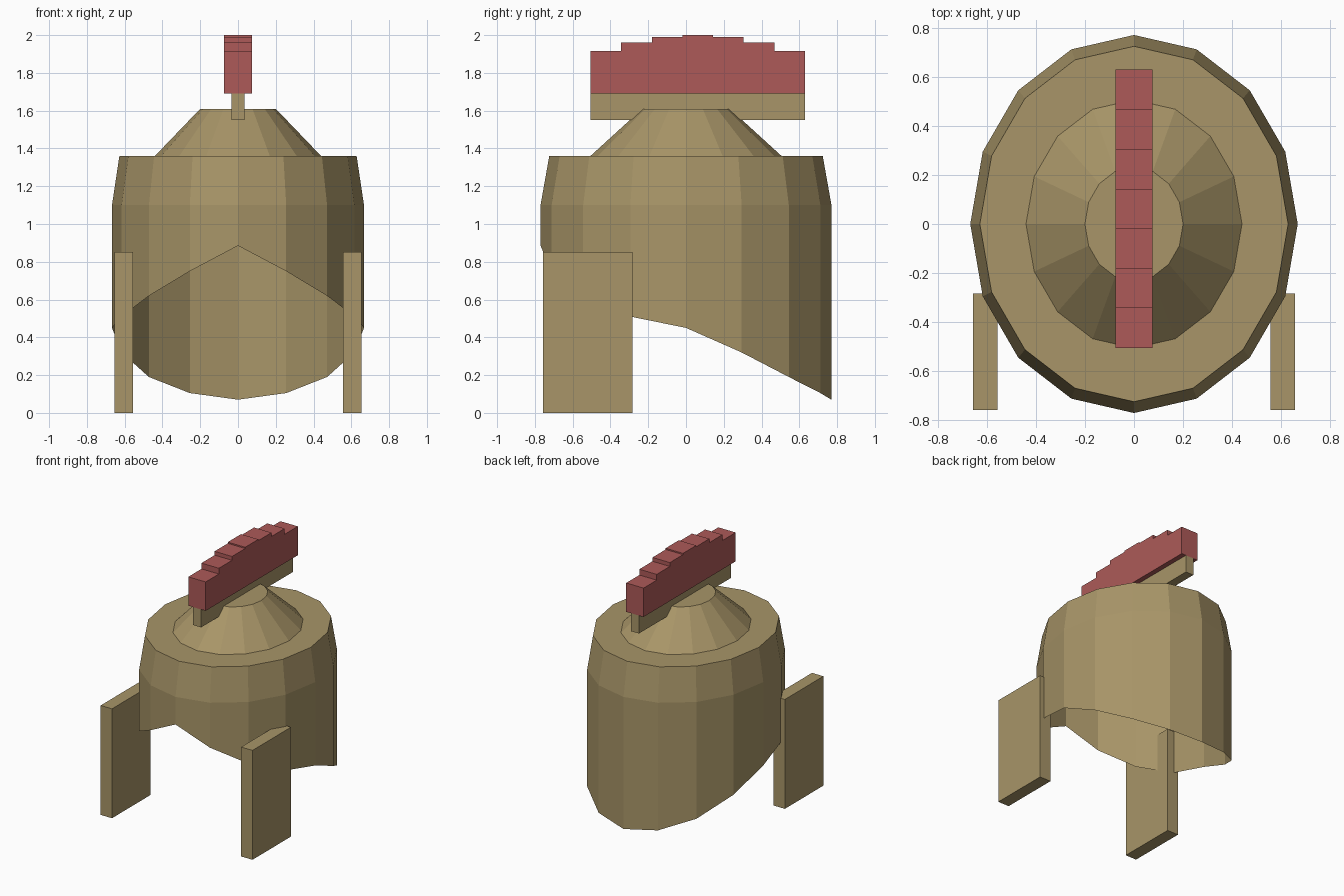
import bpy, bmesh, math

if "Cube" in bpy.data.objects:
    bpy.data.objects.remove(bpy.data.objects["Cube"])

def material(name, rgb):
    m = bpy.data.materials.new(name)
    m.diffuse_color = (*rgb, 1)
    m.use_nodes = True
    m.node_tree.nodes["Principled BSDF"].inputs["Base Color"].default_value = m.diffuse_color
    return m

BRONZE = material("bronze", (0.392, 0.301, 0.138))
RED = material("crest red", (0.418, 0.102, 0.098))

def finish(name, bm, mat):
    me = bpy.data.meshes.new(name)
    bm.to_mesh(me)
    bm.free()
    me.materials.append(mat)
    ob = bpy.data.objects.new(name, me)
    bpy.context.collection.objects.link(ob)
    return ob

def box(name, x, y, z, mat):
    bm = bmesh.new()
    bmesh.ops.create_cube(bm, size=1)
    for v in bm.verts:
        for i, (lo, hi) in enumerate((x, y, z)):
            v.co[i] = lo if v.co[i] < 0 else hi
    return finish(name, bm, mat)

SIDES = 16

def lofted(name, rings, mat):
    """Elliptical rings (rx, ry, heights) joined by quads, closed on top only.
    Heights is a number, or a list running from the back to the front."""
    bm = bmesh.new()
    loops = []
    for rx, ry, h in rings:
        loop = []
        for i in range(SIDES):
            a = 2 * math.pi * i / SIDES
            z = h[min(i, SIDES - i)] if isinstance(h, list) else h
            loop.append(bm.verts.new((-rx * math.sin(a), ry * math.cos(a), z)))
        loops.append(loop)
    for lo, hi in zip(loops, loops[1:]):
        for i in range(SIDES):
            j = (i + 1) % SIDES
            bm.faces.new((lo[i], lo[j], hi[j], hi[i]))
    bm.faces.new(loops[-1])
    return finish(name, bm, mat)

# Open helmet shell: rim sweeps from low at the back to an arch at the front
rim = [0.07, 0.105, 0.19, 0.32, 0.45, 0.51, 0.62, 0.75, 0.885]
lofted("helmet_shell", [(0.667, 0.77, rim), (0.667, 0.77, 1.1),
                        (0.628, 0.724, 1.36)], BRONZE)

# Sloped crown
lofted("crown", [(0.44, 0.506, 1.36), (0.2, 0.232, 1.61)], BRONZE)

# Cheek guards
for side, s in (("left", -1), ("right", 1)):
    box("cheek_guard_" + side, sorted((0.557 * s, 0.655 * s)),
        (-0.757, -0.283), (0, 0.853), BRONZE)

# Crest holder
Y0, Y1 = -0.505, 0.63
box("crest_holder", (-0.035, 0.035), (Y0, Y1), (1.55, 1.69), BRONZE)

# Stepped crest: one side profile extruded across x
tops = [1.915, 1.96, 1.99, 2.0, 1.99, 1.96, 1.915]
step = (Y1 - Y0) / len(tops)
profile = [(Y1, 1.69), (Y0, 1.69)]
for i, z in enumerate(tops):
    profile += [(Y0 + i * step, z), (Y0 + (i + 1) * step, z)]
bm = bmesh.new()
face = bm.faces.new([bm.verts.new((-0.075, y, z)) for y, z in profile])
out = bmesh.ops.extrude_face_region(bm, geom=[face])
for v in out["geom"]:
    if isinstance(v, bmesh.types.BMVert):
        v.co.x = 0.075
bmesh.ops.recalc_face_normals(bm, faces=bm.faces)
finish("crest", bm, RED)
